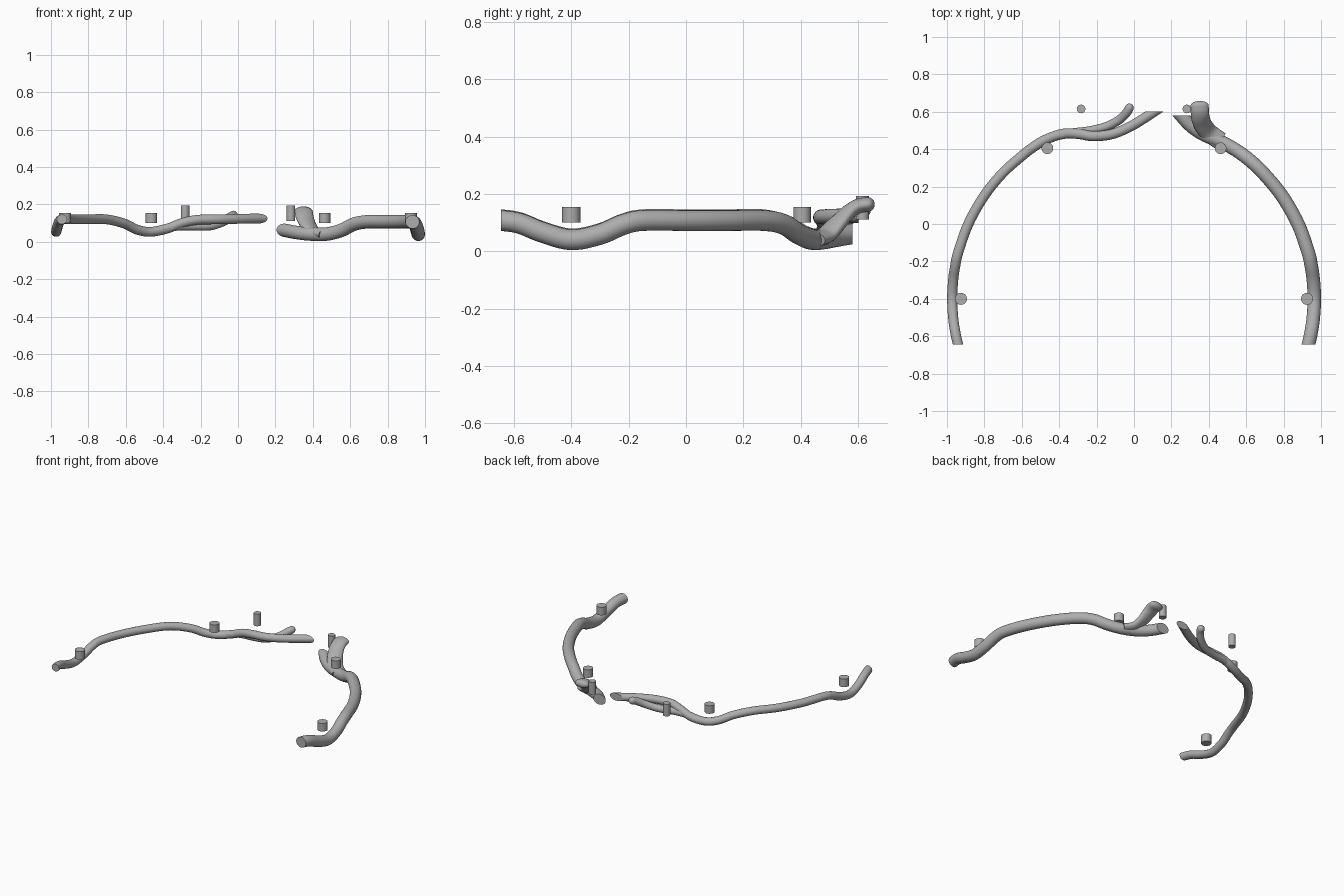
import bpy, bmesh, math
from mathutils import Vector

cube = bpy.data.objects.get("Cube")
if cube:
    bpy.data.objects.remove(cube)

grey = bpy.data.materials.new("plain grey")
grey.use_nodes = True
TONE = (0.42, 0.42, 0.42, 1)
grey.diffuse_color = TONE
grey.node_tree.nodes["Principled BSDF"].inputs["Base Color"].default_value = TONE


def finish(bm, name, angle=40):
    bmesh.ops.recalc_face_normals(bm, faces=bm.faces[:])
    mesh = bpy.data.meshes.new(name)
    bm.to_mesh(mesh)
    bm.free()
    mesh.materials.append(grey)
    ob = bpy.data.objects.new(name, mesh)
    bpy.context.collection.objects.link(ob)
    bpy.ops.object.select_all(action='DESELECT')
    ob.select_set(True)
    bpy.context.view_layer.objects.active = ob
    bpy.ops.object.shade_smooth_by_angle(angle=math.radians(angle))


def smooth_path(points, steps=6):
    """Catmull-Rom curve through the points."""
    p = [Vector(q) for q in points]
    p = [2 * p[0] - p[1]] + p + [2 * p[-1] - p[-2]]
    out = []
    for a, b, c, d in zip(p, p[1:], p[2:], p[3:]):
        for i in range(steps):
            t = i / steps
            out.append(b + (c - a) * t / 2 + (2 * a - 5 * b + 4 * c - d) * t**2 / 2
                       + (3 * b - a - 3 * c + d) * t**3 / 2)
    return out + [p[-2]]


def tube(name, points, wide, tall, cuts=(), round_end=False, sides=24):
    """Sweep an ellipse along a path, then trim flat at the given y planes."""
    path = smooth_path(points)
    rings = []
    for i, q in enumerate(path):
        ahead = path[min(i + 1, len(path) - 1)] - path[max(i - 1, 0)]
        rings.append((q, ahead.normalized(), 1.0))
    if round_end:
        q, d, _ = rings[-1]
        for k in range(1, 6):
            a = k * math.pi / 2 / 5.3
            rings.append((q + d * tall * math.sin(a), d, math.cos(a)))
    bm = bmesh.new()
    loops = []
    for q, d, s in rings:
        across = d.cross(Vector((0, 0, 1))).normalized()
        up = across.cross(d)
        loops.append([bm.verts.new(q + s * (across * wide * math.cos(a) + up * tall * math.sin(a)))
                      for a in (2 * math.pi * k / sides for k in range(sides))])
    for low, high in zip(loops, loops[1:]):
        for k in range(sides):
            n = (k + 1) % sides
            bm.faces.new((low[k], low[n], high[n], high[k]))
    bm.faces.new(loops[0])
    bm.faces.new(loops[-1])
    for y, direction in cuts:
        bmesh.ops.bisect_plane(bm, geom=bm.verts[:] + bm.edges[:] + bm.faces[:],
                               plane_co=(0, y, 0), plane_no=(0, direction, 0), clear_outer=True)
        bmesh.ops.holes_fill(bm, edges=[e for e in bm.edges if e.is_boundary], sides=0)
    finish(bm, name)


def arc(side, radius, flat, dip):
    """Large horseshoe arc with a dip beside the front peg."""
    heights = [(-0.72, 1), (-0.65, 1), (-0.58, 0.85), (-0.5, 0.38), (-0.4, 0), (-0.3, 0.28),
               (-0.22, 0.78), (-0.15, 1), (0, 1), (0.15, 1), (0.27, 1)]
    return [(side * math.sqrt(radius**2 - (y + 0.4)**2), y, dip + (flat - dip) * h)
            for y, h in heights]


# Right-hand rail with its two rear branches
tube("right_rail", arc(-1, 0.972, 0.12, 0.053) + [
    (-0.61, 0.355, 0.098), (-0.54, 0.41, 0.065), (-0.47, 0.452, 0.053), (-0.38, 0.482, 0.07),
    (-0.3, 0.482, 0.1), (-0.22, 0.47, 0.117), (-0.12, 0.48, 0.12), (-0.02, 0.521, 0.122),
    (0.08, 0.582, 0.124), (0.18, 0.65, 0.124)],
    0.027, 0.026, cuts=[(-0.645, -1), (0.602, 1)])
tube("right_upper_branch", [
    (-0.42, 0.47, 0.062), (-0.33, 0.487, 0.083), (-0.24, 0.498, 0.084), (-0.15, 0.52, 0.085),
    (-0.08, 0.556, 0.107), (-0.04, 0.595, 0.133), (-0.025, 0.62, 0.142)],
    0.024, 0.024, round_end=True)

# Left-hand rail with its two rear branches
tube("left_rail", arc(1, 0.964, 0.107, 0.04) + [
    (0.62, 0.34, 0.094), (0.55, 0.392, 0.06), (0.47, 0.437, 0.041), (0.38, 0.475, 0.042),
    (0.31, 0.52, 0.05), (0.25, 0.583, 0.061), (0.19, 0.66, 0.07)],
    0.036, 0.036, cuts=[(-0.645, -1), (0.58, 1)])
tube("left_upper_branch", [
    (0.46, 0.445, 0.04), (0.405, 0.485, 0.055), (0.372, 0.525, 0.095), (0.356, 0.565, 0.135),
    (0.352, 0.6, 0.157), (0.35, 0.632, 0.163)],
    0.049, 0.026, round_end=True)

# Short round pegs beside the rails
PEGS = [("front", 0.925, -0.4, 0.032, 0.1, 0.155),
        ("middle", 0.463, 0.405, 0.031, 0.1, 0.155),
        ("rear", 0.283, 0.615, 0.023, 0.11, 0.193)]
for label, x, y, r, low, high in PEGS:
    for word, side in (("right", -1), ("left", 1)):
        bm = bmesh.new()
        bmesh.ops.create_cone(bm, cap_ends=True, segments=32, radius1=r, radius2=r, depth=high - low)
        bmesh.ops.translate(bm, vec=(side * x, y, (low + high) / 2), verts=bm.verts[:])
        finish(bm, f"{word}_{label}_peg")
